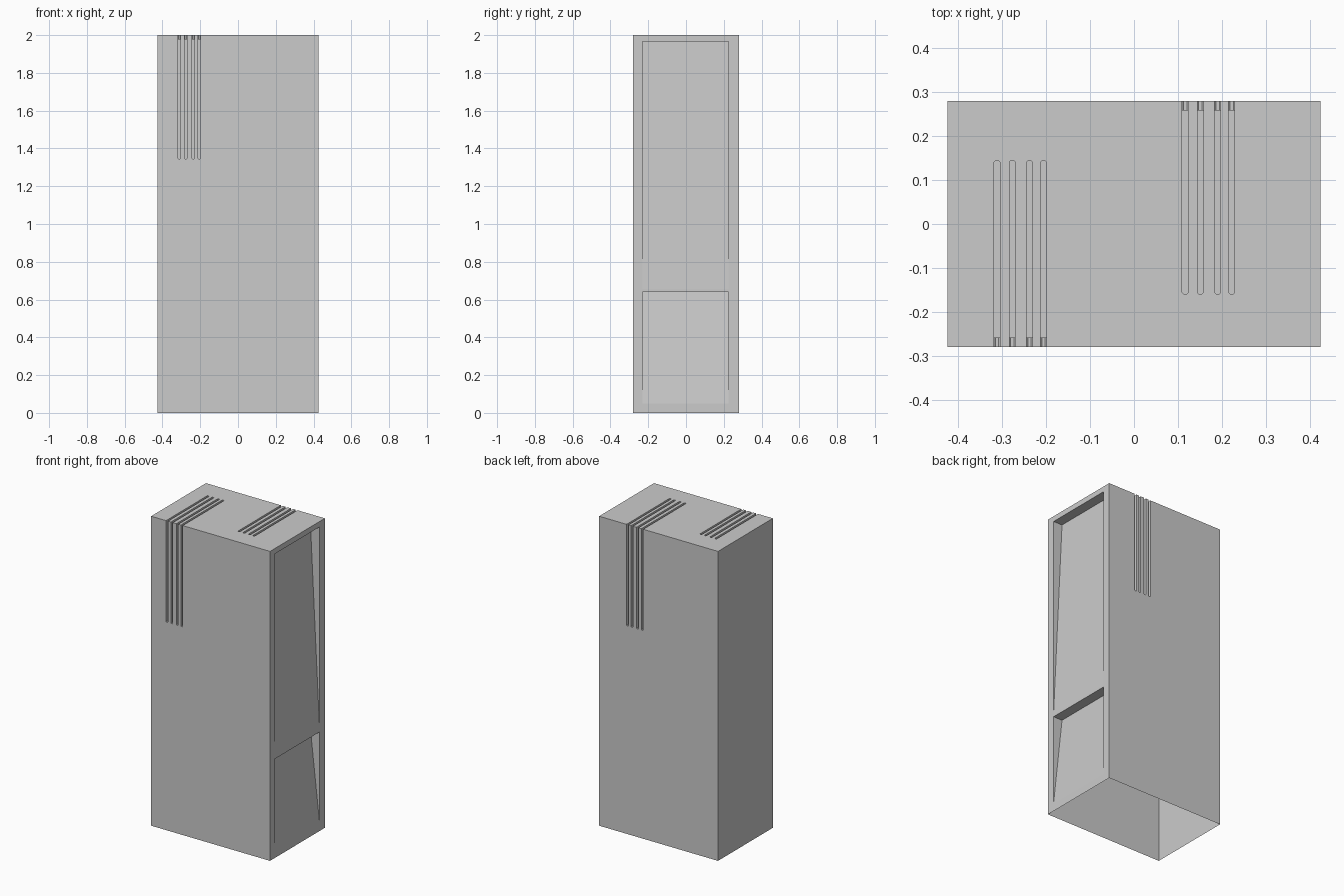
import bpy, bmesh

if "Cube" in bpy.data.objects:
    bpy.data.objects.remove(bpy.data.objects["Cube"])

W, D, H = 0.85, 0.56, 2.0
SLOT_W, SLOT_D, ROUND = 0.0135, 0.02, 0.003


def prism(name, profile, axis, lo, hi):
    """Extrude a 2D profile along axis 0/1/2; profile uses the other two axes in order."""
    bm = bmesh.new()

    def point(p, t):
        c = list(p)
        c.insert(axis, t)
        return bm.verts.new(c)

    face = bm.faces.new([point(p, lo) for p in profile])
    ext = bmesh.ops.extrude_face_region(bm, geom=[face])
    for v in ext["geom"]:
        if isinstance(v, bmesh.types.BMVert):
            v.co[axis] = hi
    bmesh.ops.recalc_face_normals(bm, faces=bm.faces)
    mesh = bpy.data.meshes.new(name)
    bm.to_mesh(mesh)
    bm.free()
    ob = bpy.data.objects.new(name, mesh)
    bpy.context.collection.objects.link(ob)
    return ob


def slot_profile(x, end, far):
    """Narrow strip with softened corners at 'end', running out past the body to 'far'."""
    h = SLOT_W / 2
    s = ROUND if far > end else -ROUND
    return [(x - h, far), (x - h, end + s), (x - h + ROUND, end),
            (x + h - ROUND, end), (x + h, end + s), (x + h, far)]


# cabinet body
body = prism("cabinet_body", [(-W/2, -D/2), (W/2, -D/2), (W/2, D/2), (-W/2, D/2)], 2, 0, H)
cutters = []

# sloping recessed panels on the right side
for i, (top, bottom) in enumerate([(1.965, 0.655), (0.64, 0.05)]):
    outline = [(W/2 - 0.065, top), (W/2 + 0.04, top), (W/2 + 0.04, bottom), (W/2, bottom)]
    cutters.append(prism(f"panel_cutter_{i}", outline, 1, -0.229, 0.226))

# grouped slots wrapping over the top edge: front group and back group
for side, start, top_end in [(-1, -0.312, 0.144), (1, 0.1165, -0.159)]:
    for off in (0, 0.0347, 0.074, 0.106):
        x = start + off
        y0, y1 = sorted((side * (D/2 - SLOT_D), side * (D/2 + 0.05)))
        cutters.append(prism("wall_slot_cutter", slot_profile(x, 1.345, H + 0.05), 1, y0, y1))
        cutters.append(prism("top_slot_cutter", slot_profile(x, top_end, side * (D/2 + 0.06)),
                             2, H - SLOT_D, H + 0.06))

for c in cutters:
    c.hide_render = True
    m = body.modifiers.new("cut", 'BOOLEAN')
    m.operation = 'DIFFERENCE'
    m.solver = 'EXACT'
    m.object = c

# bake the cuts and drop the cutters
dg = bpy.context.evaluated_depsgraph_get()
mesh = bpy.data.meshes.new_from_object(body.evaluated_get(dg))
body.modifiers.clear()
body.data = mesh
for c in cutters:
    bpy.data.objects.remove(c)

# open underside
bm = bmesh.new()
bm.from_mesh(mesh)
floor = [f for f in bm.faces if f.calc_center_median().z < 0.001]
bmesh.ops.delete(bm, geom=floor, context='FACES')
bm.to_mesh(mesh)
bm.free()
